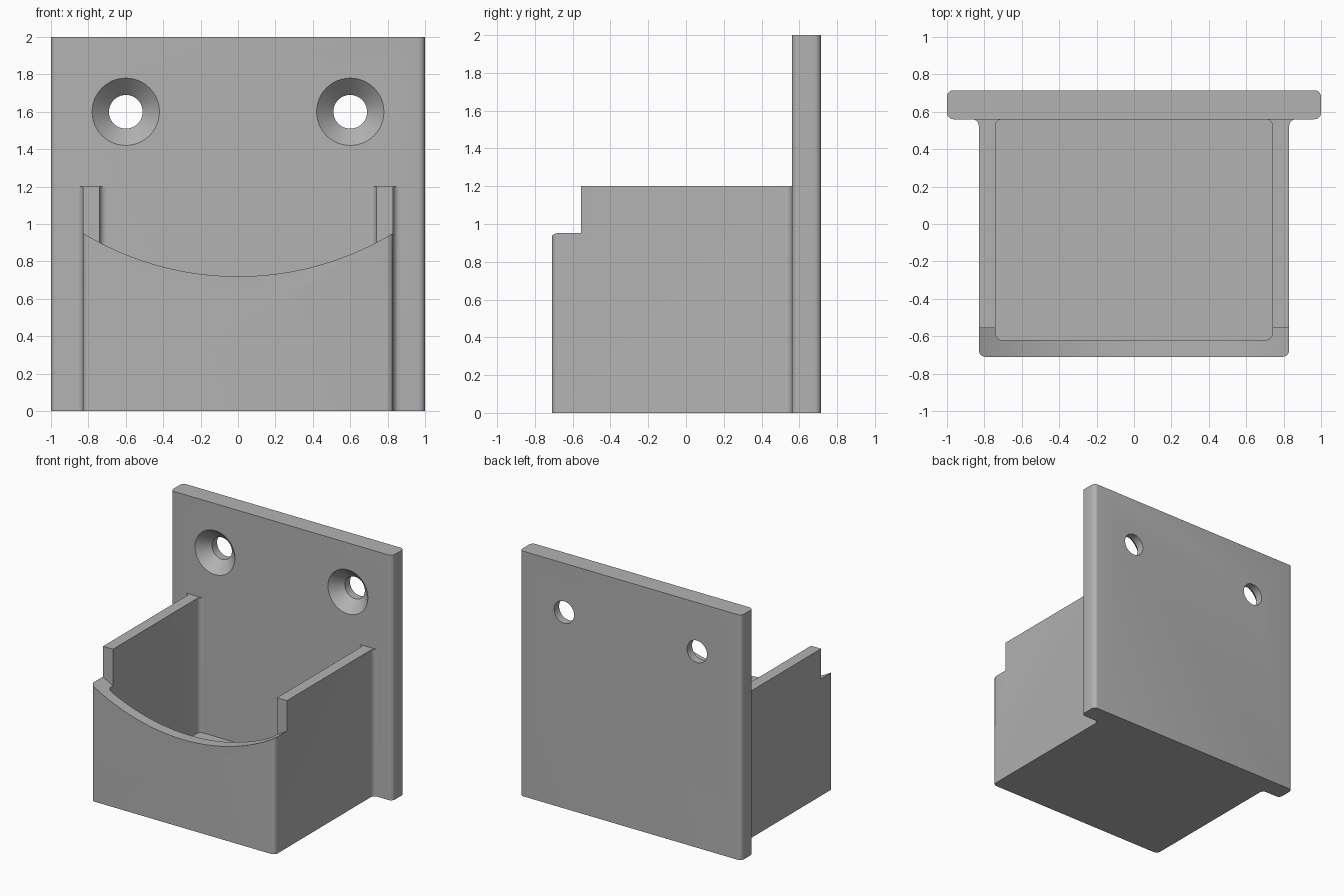
import bpy, bmesh, math
from mathutils import Vector

if "Cube" in bpy.data.objects:
    bpy.data.objects.remove(bpy.data.objects["Cube"])

grey = bpy.data.materials.new("plain_grey")
grey.use_nodes = True
GREY = (0.45, 0.45, 0.45, 1)
grey.diffuse_color = GREY
grey.node_tree.nodes["Principled BSDF"].inputs["Base Color"].default_value = GREY

R = 0.035           # fillet radius
BACK, FACE, FRONT = 0.715, 0.56, -0.71


def rounded(corners, steps=6):
    """Polygon points; corners are (x, y, fillet radius) with right angles."""
    pts = []
    for i, (x, y, r) in enumerate(corners):
        p = Vector((x, y))
        if not r:
            pts.append(p)
            continue
        a = (Vector(corners[i - 1][:2]) - p).normalized()
        b = (Vector(corners[(i + 1) % len(corners)][:2]) - p).normalized()
        c = p + (a + b) * r
        for k in range(steps + 1):
            t = k / steps * math.pi / 2
            pts.append(c - b * r * math.cos(t) - a * r * math.sin(t))
    return pts


def prism(name, pts, lo, hi, place):
    """Extrude a 2D outline from lo to hi; place maps (u, v, w) to a point."""
    bm = bmesh.new()
    rings = [[bm.verts.new(place(p[0], p[1], w)) for p in pts] for w in (lo, hi)]
    bm.faces.new(rings[0])
    bm.faces.new(rings[1])
    for i in range(len(pts)):
        bm.faces.new((rings[0][i - 1], rings[0][i], rings[1][i], rings[1][i - 1]))
    return finish(name, bm)


def finish(name, bm):
    bmesh.ops.recalc_face_normals(bm, faces=bm.faces)
    me = bpy.data.meshes.new(name)
    bm.to_mesh(me)
    bm.free()
    me.materials.append(grey)
    ob = bpy.data.objects.new(name, me)
    bpy.context.collection.objects.link(ob)
    return ob


def cut(ob, cutters):
    bpy.context.view_layer.objects.active = ob
    for c in cutters:
        m = ob.modifiers.new("cut", 'BOOLEAN')
        m.operation, m.solver, m.object = 'DIFFERENCE', 'EXACT', c
        bpy.ops.object.modifier_apply(modifier=m.name)
        bpy.data.objects.remove(c)


def upright(x, y, z):
    return (x, y, z)


def mirrored(half):
    """Close a right-hand half outline by reflecting it in x."""
    return half + [(-x, y) for x, y in reversed(half)]


def wall_half(x, front, flare):
    """Half outline with a rounded front corner and a fillet at the plate."""
    pts = [tuple(p) for p in rounded([(0, front, 0), (x, front, R), (x, FACE, 0)])][1:-1]
    c = (x + flare, FACE - R)
    for k in range(7):
        t = k / 6 * math.pi / 2
        pts.append((c[0] - flare * math.cos(t), c[1] + R * math.sin(t)))
    return pts


# Back plate with rounded upright edges
plate = prism("back_plate", rounded([(-1, FACE, R), (1, FACE, R), (1, BACK, R), (-1, BACK, R)]),
              0, 2, upright)


# Countersunk screw holes, revolved about y
def screw_cutter(x):
    bm = bmesh.new()
    n = 48
    rings = []
    for y, r in ((FACE - 0.02, 0.20), (FACE + 0.09, 0.09), (BACK + 0.05, 0.09)):
        rings.append([bm.verts.new((x + r * math.cos(2 * math.pi * i / n), y,
                                    1.6 + r * math.sin(2 * math.pi * i / n))) for i in range(n)])
    bm.faces.new(rings[0])
    bm.faces.new(rings[-1])
    for a, b in zip(rings, rings[1:]):
        for i in range(n):
            bm.faces.new((a[i - 1], a[i], b[i], b[i - 1]))
    return finish("screw_cutter", bm)


cut(plate, [screw_cutter(s * 0.6) for s in (-1, 1)])

# Open box: outer walls flare into the plate, cavity narrows into it
outer = wall_half(0.83, FRONT, R)
outer.append((outer[-1][0], FACE + 0.01))
box = prism("holder_box", mirrored(outer), 0, 1.2, upright)
inner = wall_half(0.74, -0.62, -R)
inner.append((inner[-1][0], FACE + 0.1))
cavity = prism("cavity_cutter", mirrored(inner), 0.1, 1.5, upright)

# Scooped front: shallow arc cut through the front wall
ARC_R, ARC_Z = 1.60, 2.32
arc = []
for k in range(49):
    x = -0.9 + 1.8 * k / 48
    arc.append((x, ARC_Z - math.sqrt(ARC_R ** 2 - x * x)))
scoop = prism("scoop_cutter", arc + [(0.9, 1.5), (-0.9, 1.5)], -1, -0.555,
              lambda u, v, w: (u, w, v))
cut(box, [cavity, scoop])

# Smooth fillets, sharp edges
for ob in (plate, box):
    bpy.ops.object.select_all(action='DESELECT')
    ob.select_set(True)
    bpy.context.view_layer.objects.active = ob
    bpy.ops.object.shade_smooth_by_angle(angle=math.radians(30))
